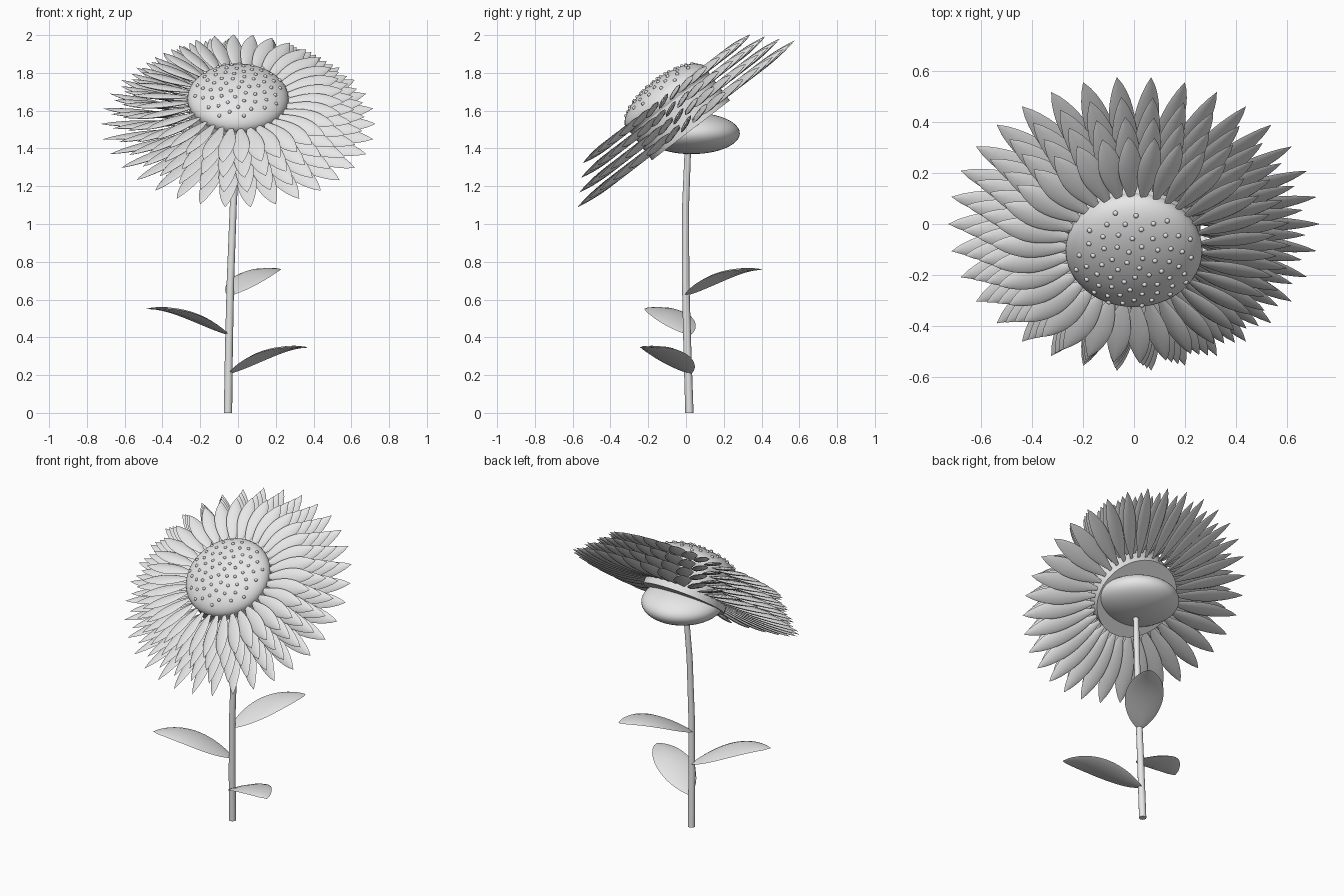
import bpy, bmesh, math
from mathutils import Matrix, Vector

if "Cube" in bpy.data.objects:
    bpy.data.objects.remove(bpy.data.objects["Cube"], do_unlink=True)

grey = bpy.data.materials.new("light_grey")
grey.use_nodes = True
grey.diffuse_color = (0.8, 0.8, 0.8, 1)
grey.node_tree.nodes["Principled BSDF"].inputs["Base Color"].default_value = (0.8, 0.8, 0.8, 1)

# Flower head frame: tilted toward the front
HEAD = Matrix.Translation((0, 0, 1.53)) @ Matrix.Rotation(math.radians(37.5), 4, "X")


def finish(bm, name, angle=40):
    """Turn a bmesh into a smooth shaded object."""
    bmesh.ops.recalc_face_normals(bm, faces=bm.faces)
    mesh = bpy.data.meshes.new(name)
    bm.to_mesh(mesh)
    bm.free()
    mesh.materials.append(grey)
    obj = bpy.data.objects.new(name, mesh)
    bpy.context.collection.objects.link(obj)
    bpy.ops.object.select_all(action="DESELECT")
    obj.select_set(True)
    bpy.context.view_layer.objects.active = obj
    bpy.ops.object.shade_smooth_by_angle(angle=math.radians(angle))
    return obj


def skin(bm, rings):
    """Join rings of points into a closed tube."""
    loops = [[bm.verts.new(p) for p in ring] for ring in rings]
    for a, b in zip(loops, loops[1:]):
        for i in range(len(a)):
            j = (i + 1) % len(a)
            bm.faces.new((a[i], a[j], b[j], b[i]))
    bm.faces.new(loops[0][::-1])
    bm.faces.new(loops[-1])


def blade(bm, matrix, length, half_width, thick, skew, power, rise=lambda t: 0, steps=12):
    """Lens shaped petal or leaf growing along local +x."""
    rings = []
    for i in range(steps + 1):
        t = i / steps
        w = max(math.sin(math.pi * t ** skew), 0) ** power
        w = max(w, 0.12 * (1 - t), 0.01)
        ring = []
        for k in range(8):
            a = math.tau * k / 8
            ring.append(matrix @ Vector((length * t, half_width * w * math.cos(a),
                                         rise(t) + thick * w * math.sin(a))))
        rings.append(ring)
    skin(bm, rings)


def ellipsoid(name, matrix, radii):
    bm = bmesh.new()
    bmesh.ops.create_uvsphere(bm, u_segments=48, v_segments=24, radius=1,
                              matrix=matrix @ Matrix.Diagonal((*radii, 1)))
    return finish(bm, name)


# Stem: tapered tube along a gentle bend
path = [(-0.053, 0.018, 0), (-0.048, 0.007, 0.35), (-0.04, -0.002, 0.7),
        (-0.025, -0.002, 1.1), (-0.01, 0.008, 1.35), (0, 0.01, 1.45)]
bm = bmesh.new()
rings = []
for i, (x, y, z) in enumerate(path):
    r = 0.022 - 0.0012 * i
    rings.append([(x + r * math.cos(math.tau * k / 16), y + r * math.sin(math.tau * k / 16), z)
                  for k in range(16)])
skin(bm, rings)
finish(bm, "stem")

# Leaves: arching blades at three heights
for name, root, heading in (("lower_leaf", (-0.04, 0.02, 0.21), -31),
                            ("middle_leaf", (-0.055, 0.015, 0.415), 206),
                            ("upper_leaf", (-0.045, 0, 0.622), 57)):
    bm = bmesh.new()
    place = Matrix.Translation(root) @ Matrix.Rotation(math.radians(heading), 4, "Z")
    blade(bm, place, 0.478, 0.115, 0.015, 0.9, 0.7,
          rise=lambda t: 0.138 * math.sin(1.75 * t), steps=16)
    finish(bm, name)

# Calyx under the head
ellipsoid("calyx", Matrix.Translation((0, 0.03, 1.48)), (0.25, 0.255, 0.11))

# Core drum that carries the petals
bm = bmesh.new()
bmesh.ops.create_cone(bm, cap_ends=True, segments=48, radius1=0.26, radius2=0.26, depth=0.21,
                      matrix=HEAD @ Matrix.Translation((0, 0, 0.062)))
finish(bm, "head_core")

# Petal layers: smaller toward the top, every petal rolled about its own length
PETALS = 34
ROLL = Matrix.Rotation(math.radians(22), 4, "X")
for layer in range(4):
    bm = bmesh.new()
    reach = 0.727 - 0.056 * layer
    base = 0.235
    for i in range(PETALS):
        turn = math.tau * i / PETALS - math.radians(1) * layer
        place = (HEAD @ Matrix.Translation((0, 0, 0.056 * layer))
                 @ Matrix.Rotation(turn, 4, "Z") @ Matrix.Translation((base, 0, 0)) @ ROLL)
        blade(bm, place, reach - base, 0.054 - 0.002 * layer, 0.012, 1.15, 0.8)
    finish(bm, f"petal_layer_{layer + 1}")

# Seed dome
DOME_Z, DOME_R, DOME_H = 0.167, 0.268, 0.115
ellipsoid("seed_dome", HEAD @ Matrix.Translation((0, 0, DOME_Z)), (DOME_R, DOME_R, DOME_H))

# Seeds in a spiral over the dome
bm = bmesh.new()
SEEDS = 64
for i in range(SEEDS):
    r = 0.24 * math.sqrt((i + 0.5) / SEEDS)
    a = i * math.pi * (3 - math.sqrt(5))
    z = DOME_Z + DOME_H * math.sqrt(1 - (r / DOME_R) ** 2)
    bmesh.ops.create_uvsphere(bm, u_segments=10, v_segments=6, radius=0.01,
                              matrix=HEAD @ Matrix.Translation((r * math.cos(a), r * math.sin(a), z)))
finish(bm, "seeds", 60)
